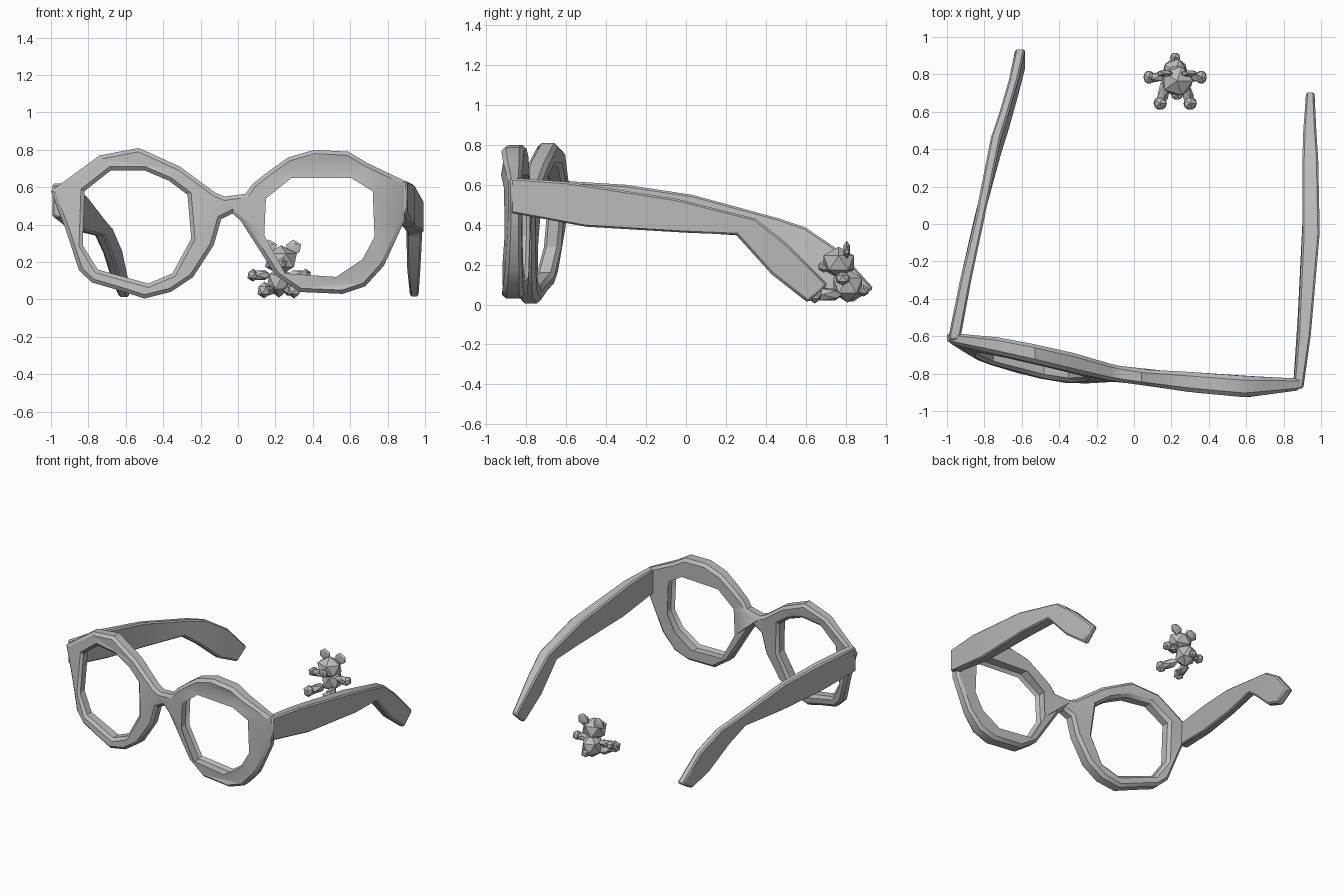
import bpy, bmesh, math
from mathutils import Vector, Matrix

if "Cube" in bpy.data.objects:
    bpy.data.objects.remove(bpy.data.objects["Cube"])

grey = bpy.data.materials.new("plain grey")
grey.diffuse_color = (0.5, 0.5, 0.5, 1)
grey.use_nodes = True
grey.node_tree.nodes["Principled BSDF"].inputs["Base Color"].default_value = grey.diffuse_color


def finish(obj, angle=30):
    obj.data.materials.clear()
    obj.data.materials.append(grey)
    bpy.ops.object.select_all(action='DESELECT')
    obj.select_set(True)
    bpy.context.view_layer.objects.active = obj
    bpy.ops.object.shade_smooth_by_angle(angle=math.radians(angle))
    return obj


def add_mesh(name, bm):
    bmesh.ops.recalc_face_normals(bm, faces=bm.faces)
    me = bpy.data.meshes.new(name)
    bm.to_mesh(me)
    bm.free()
    obj = bpy.data.objects.new(name, me)
    bpy.context.collection.objects.link(obj)
    return obj


# Front frame: one outline with two lens openings, thickened and chamfered
OUTER = [(-1, .58), (-.74, .77), (-.53, .81), (-.31, .71), (-.12, .57), (-.07, .55),
         (.04, .565), (.08, .62), (.17, .69), (.27, .76), (.41, .8), (.59, .79),
         (.69, .73), (.89, .635), (.89, .42), (.78, .18), (.68, .07), (.56, .03),
         (.33, .04), (.2, .13), (.13, .24), (.015, .42), (-.03, .46), (-.09, .43),
         (-.13, .29), (-.24, .12), (-.36, .04), (-.5, .005), (-.64, .05), (-.78, .09),
         (-.85, .155), (-.92, .37)]
LEFT_HOLE = [(-.82, .58), (-.68, .69), (-.5, .69), (-.37, .635), (-.27, .56), (-.25, .325),
             (-.35, .14), (-.48, .085), (-.75, .16), (-.83, .29)]
RIGHT_HOLE = [(.13, .55), (.28, .67), (.61, .67), (.74, .59), (.75, .33), (.68, .2),
              (.53, .1), (.24, .12), (.12, .34)]
# Curved plan of the frame: x, middle y, half thickness
PLAN = [(-1, -.625, .025), (-.9, -.645, .042), (-.6, -.72, .05), (-.3, -.775, .053),
        (0, -.815, .04), (.3, -.845, .054), (.6, -.87, .057), (.9, -.857, .03)]


def plan_at(x):
    x = min(max(x, -1), .9)
    for a, b in zip(PLAN, PLAN[1:]):
        if x <= b[0]:
            t = (x - a[0]) / (b[0] - a[0])
            return a[1] + t * (b[1] - a[1]), a[2] + t * (b[2] - a[2])
    return PLAN[-1][1:]


cu = bpy.data.curves.new("frame_outline", 'CURVE')
cu.dimensions = '2D'
cu.fill_mode = 'BOTH'
cu.extrude, cu.bevel_depth, cu.bevel_resolution, cu.offset = .65, .35, 0, 0
cu.extrude, cu.bevel_depth, cu.offset = .03, .02, -.02
for loop in (OUTER, LEFT_HOLE, RIGHT_HOLE):
    sp = cu.splines.new('POLY')
    sp.points.add(len(loop) - 1)
    for p, (x, z) in zip(sp.points, loop):
        p.co = (x, z, 0, 1)
    sp.use_cyclic_u = True
outline = bpy.data.objects.new("frame_outline", cu)
bpy.context.collection.objects.link(outline)
dg = bpy.context.evaluated_depsgraph_get()
me = bpy.data.meshes.new_from_object(outline.evaluated_get(dg))
bpy.data.objects.remove(outline)
bm = bmesh.new()
bm.from_mesh(me)
bmesh.ops.remove_doubles(bm, verts=bm.verts, dist=.0005)
for v in bm.verts:
    x, z, d = v.co
    mid, half = plan_at(x)
    tilt = .1 * (z - .4) * min(1, max(0, -x * 3))
    v.co = (x, mid + tilt - d / .05 * half, z)
finish(add_mesh("front_frame", bm))


# Temple arms: four-cornered sections x_in, x_out, y_top, z_top, y_bottom, z_bottom
RIGHT_ARM = [(.85, .905, -.88, .635, -.88, .46), (.875, .945, -.6, .615, -.5, .39),
             (.9, .993, -.05, .53, 0, .36), (.9, .985, .35, .43, .25, .35),
             (.905, .975, .5, .31, .43, .15), (.92, .965, .71, .1, .61, .01)]
LEFT_ARM = [(-.93, -.995, -.62, .62, -.62, .44), (-.87, -.93, -.3, .6, -.3, .39),
            (-.8, -.85, .03, .55, .05, .36), (-.71, -.765, .47, .43, .37, .34),
            (-.67, -.72, .6, .385, .5, .24), (-.62, -.67, .77, .27, .68, .08),
            (-.58, -.635, .94, .08, .83, .01)]


def arm(name, sections):
    bm = bmesh.new()
    rings = [[bm.verts.new(c) for c in ((xi, yt, zt), (xo, yt, zt), (xo, yb, zb), (xi, yb, zb))]
             for xi, xo, yt, zt, yb, zb in sections]
    for a, b in zip(rings, rings[1:]):
        for i in range(4):
            j = (i + 1) % 4
            bm.faces.new((a[i], a[j], b[j], b[i]))
    bm.faces.new(rings[0])
    bm.faces.new(rings[-1])
    obj = add_mesh(name, bm)
    bev = obj.modifiers.new("soft_edges", 'BEVEL')
    bev.width, bev.segments, bev.angle_limit = .01, 1, math.radians(40)
    finish(obj)


arm("right_temple_arm", RIGHT_ARM)
arm("left_temple_arm", LEFT_ARM)


# Small seated toy bear made of faceted balls
CX = .22


def ball(name, loc, size, aim=None):
    bm = bmesh.new()
    bmesh.ops.create_icosphere(bm, subdivisions=1, radius=1)
    rot = Vector(aim).to_track_quat('Z', 'Y').to_matrix().to_4x4() if aim else Matrix()
    bm.transform(Matrix.Translation(loc) @ rot @ Matrix.Diagonal((*size, 1)))
    finish(add_mesh(name, bm))


ball("bear_body", (CX, .81, .095), (.075, .085, .085))
ball("bear_head", (CX + .01, .765, .21), (.095, .09, .08))
ball("bear_muzzle", (CX + .01, .69, .19), (.035, .03, .03))
ball("bear_tail", (CX, .89, .07), (.03, .03, .03))
for s, side in ((-1, "left"), (1, "right")):
    ball(f"bear_{side}_ear", (CX + .01 + s * .065, .805, .275), (.048, .02, .045))
    ball(f"bear_{side}_arm", (CX + s * .1, .785, .13), (.03, .03, .06), (s, -.1, 0))
    ball(f"bear_{side}_paw", (CX + s * .14, .785, .13), (.033, .04, .035))
    ball(f"bear_{side}_leg", (CX + s * .06, .71, .05), (.035, .035, .08), (s * .3, -1, 0))
    ball(f"bear_{side}_foot", (CX + s * .08, .645, .05), (.04, .04, .045))
